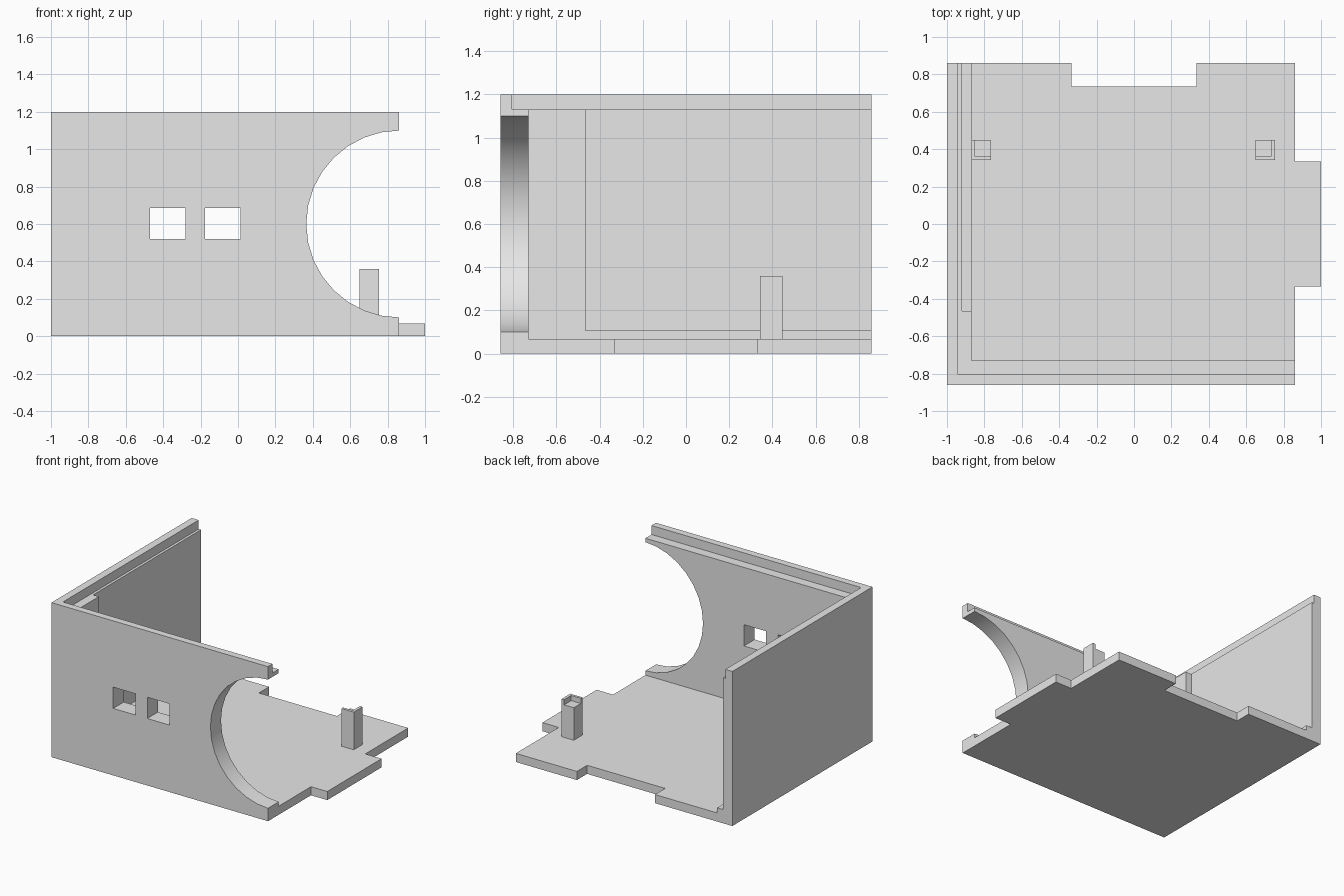
import bpy
import bmesh
import math
from mathutils import Matrix, Vector

cube = bpy.data.objects.get("Cube")
if cube:
    bpy.data.objects.remove(cube, do_unlink=True)

grey = bpy.data.materials.new("plain_grey")
grey.use_nodes = True
grey.diffuse_color = (0.8, 0.8, 0.8, 1)
grey.node_tree.nodes["Principled BSDF"].inputs["Base Color"].default_value = (0.8, 0.8, 0.8, 1)

# Main dimensions
LEFT, RIGHT, DEPTH, TOP = -1.0, 0.86, 0.86, 1.2
INNER_X, INNER_Y, FLOOR = -0.87, -0.73, 0.067


def finish(name, bm):
    bmesh.ops.recalc_face_normals(bm, faces=bm.faces)
    mesh = bpy.data.meshes.new(name)
    bm.to_mesh(mesh)
    bm.free()
    mesh.materials.append(grey)
    obj = bpy.data.objects.new(name, mesh)
    bpy.context.collection.objects.link(obj)
    return obj


def box(name, low, high):
    low, high = Vector(low), Vector(high)
    bm = bmesh.new()
    matrix = Matrix.Translation((low + high) / 2) @ Matrix.Diagonal((*(high - low), 1))
    bmesh.ops.create_cube(bm, size=1, matrix=matrix)
    return finish(name, bm)


def plate(name, outline, height):
    bm = bmesh.new()
    face = bm.faces.new([bm.verts.new((x, y, 0)) for x, y in outline])
    new = bmesh.ops.extrude_face_region(bm, geom=[face])["geom"]
    verts = [v for v in new if isinstance(v, bmesh.types.BMVert)]
    bmesh.ops.translate(bm, verts=verts, vec=(0, 0, height))
    return finish(name, bm)


def cut(obj, cutters):
    for cutter in cutters:
        cutter.hide_render = True
        mod = obj.modifiers.new("cut", "BOOLEAN")
        mod.operation = "DIFFERENCE"
        mod.solver = "EXACT"
        mod.object = cutter
        bpy.context.view_layer.objects.active = obj
        bpy.ops.object.modifier_apply(modifier=mod.name)
        bpy.data.objects.remove(cutter, do_unlink=True)


def lid_rebate():
    return box("rebate_cutter", (-0.94, -0.805, 1.13), (1.2, 1.2, 1.4))


# Floor with a side tab and a rear notch
tab, notch = 0.333, 0.335
plate("floor", [
    (INNER_X, INNER_Y), (RIGHT, INNER_Y), (RIGHT, -tab), (1, -tab), (1, tab),
    (RIGHT, tab), (RIGHT, DEPTH), (notch, DEPTH), (notch, 0.735),
    (-notch, 0.735), (-notch, DEPTH), (INNER_X, DEPTH)], FLOOR)

# Side wall with lid rebate and thinned rear panel
side = box("side_wall", (LEFT, -DEPTH, 0), (INNER_X, DEPTH, TOP))
cut(side, [lid_rebate(),
           box("panel_cutter", (-0.92, -0.465, 0.107), (-0.8, 1.2, 1.4 - 0.25))])

# Front wall with lid rebate, round opening and two windows
front = box("front_wall", (INNER_X, -DEPTH, 0), (RIGHT, INNER_Y, TOP))
bm = bmesh.new()
bmesh.ops.create_cone(
    bm, cap_ends=True, segments=32, radius1=0.5, radius2=0.5, depth=1,
    matrix=Matrix.Translation((0.865, -0.8, 0.6)) @ Matrix.Rotation(math.pi / 2, 4, "X"))
opening = finish("opening_cutter", bm)
windows = [box("window_cutter", (x, -1, 0.52), (x + 0.19, -0.6, 0.685))
           for x in (-0.47, -0.177)]
cut(front, [lid_rebate(), opening] + windows)
bpy.ops.object.select_all(action="DESELECT")
front.select_set(True)
bpy.context.view_layer.objects.active = front
bpy.ops.object.shade_smooth_by_angle(angle=math.radians(30))

# Two square posts, each with a corner pocket in its top
for name, x, pocket in (("side_post", INNER_X, (0.02, 0.2)),
                        ("open_side_post", 0.65, (-0.1, 0.083))):
    post = box(name, (x, 0.342, FLOOR), (x + 0.105, 0.448, 0.36))
    cut(post, [box("pocket_cutter", (x + pocket[0], 0.362, 0.32), (x + pocket[1], 0.6, 0.5))])
